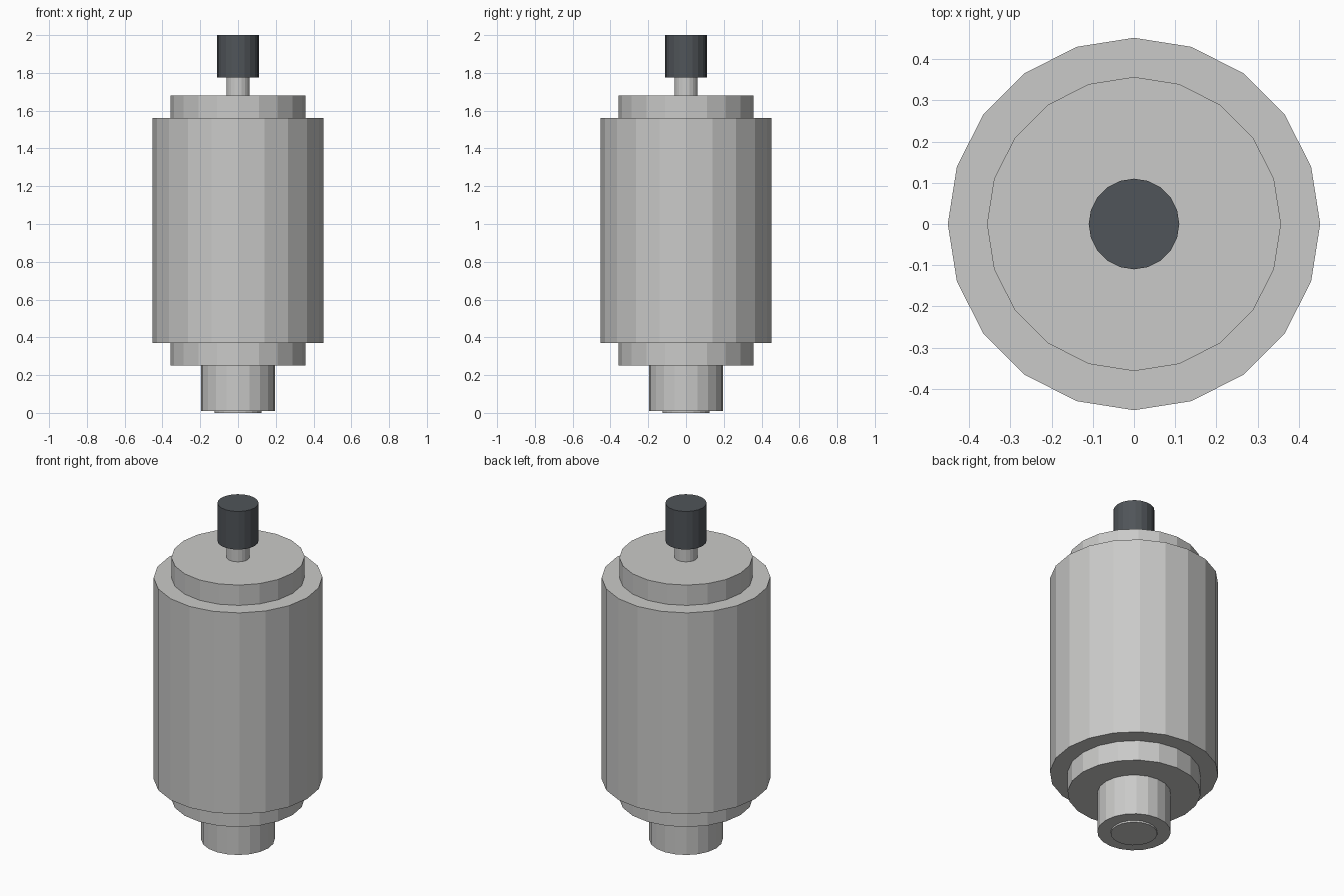
import bpy

cube = bpy.data.objects.get("Cube")
if cube:
    bpy.data.objects.remove(cube, do_unlink=True)


def make_material(name, rgb):
    mat = bpy.data.materials.new(name)
    mat.use_nodes = True
    color = (*rgb, 1.0)
    mat.diffuse_color = color
    mat.node_tree.nodes["Principled BSDF"].inputs["Base Color"].default_value = color
    return mat


steel = make_material("light grey metal", (0.59, 0.59, 0.58))
rubber = make_material("dark slate", (0.08, 0.09, 0.10))


def add_cylinder(name, radius, bottom, top, mat):
    """Flat-shaded upright cylinder between two heights."""
    bpy.ops.mesh.primitive_cylinder_add(
        vertices=20, radius=radius, depth=top - bottom,
        location=(0, 0, (bottom + top) / 2))
    obj = bpy.context.object
    obj.name = name
    obj.data.materials.append(mat)
    return obj


# Stepped housing
add_cylinder("main_body", 0.452, 0.37, 1.56, steel)
add_cylinder("lower_collar", 0.357, 0.25, 0.37, steel)
add_cylinder("upper_collar", 0.357, 1.56, 1.68, steel)

# Mounting neck and its end disc
add_cylinder("mounting_neck", 0.197, 0.01, 0.25, steel)
add_cylinder("end_disc", 0.125, 0.0, 0.01, steel)

# Output shaft with dark cap
add_cylinder("shaft", 0.062, 1.68, 1.78, steel)
add_cylinder("shaft_cap", 0.11, 1.775, 2.0, rubber)
